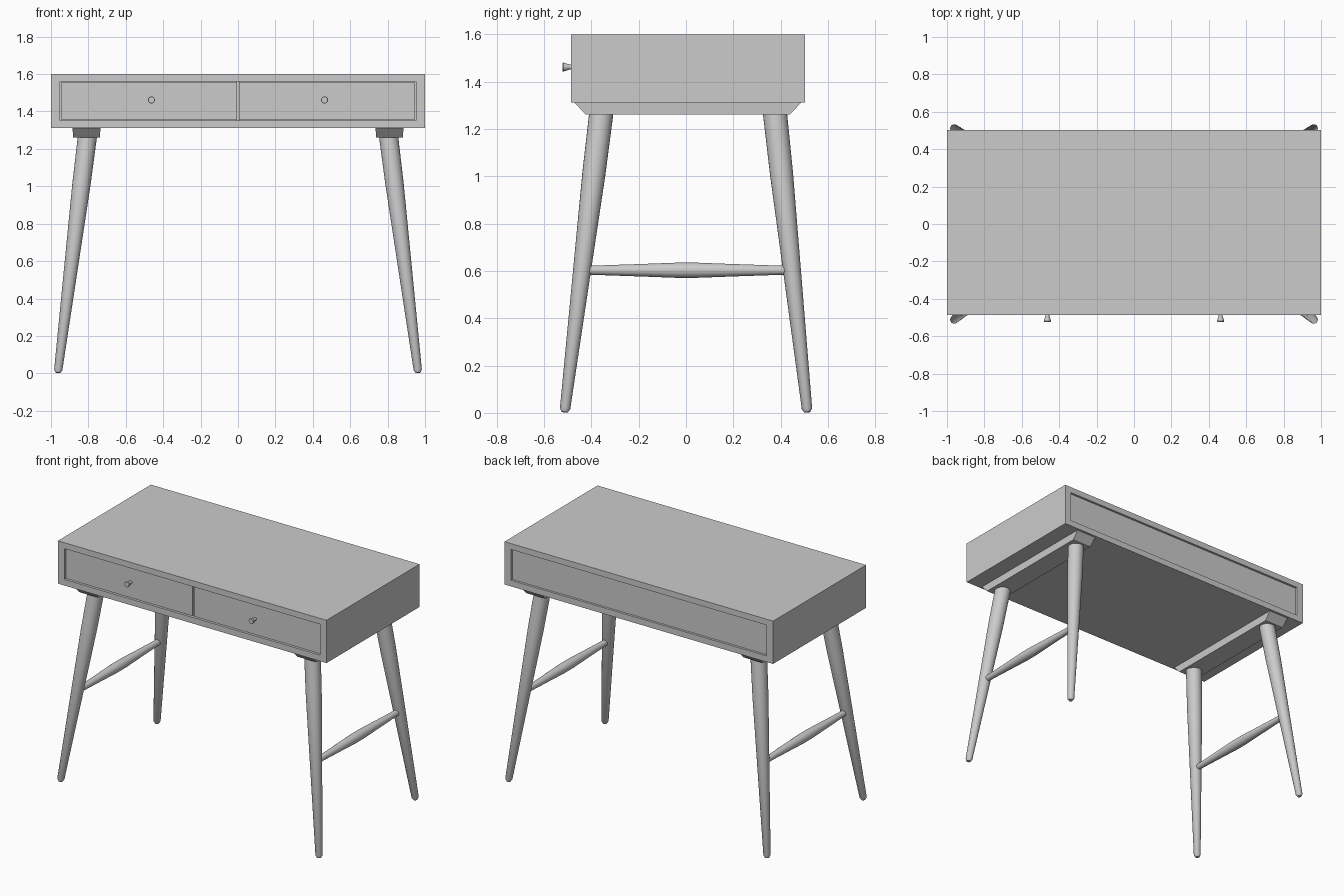
import bpy, bmesh, math
from mathutils import Vector

if "Cube" in bpy.data.objects:
    bpy.data.objects.remove(bpy.data.objects["Cube"])

grey = bpy.data.materials.new("plain grey")
grey.diffuse_color = (0.6, 0.6, 0.6, 1)
grey.use_nodes = True
grey.node_tree.nodes["Principled BSDF"].inputs["Base Color"].default_value = grey.diffuse_color


def finish(name, bm):
    bmesh.ops.recalc_face_normals(bm, faces=bm.faces)
    me = bpy.data.meshes.new(name)
    bm.to_mesh(me)
    bm.free()
    me.materials.append(grey)
    ob = bpy.data.objects.new(name, me)
    bpy.context.collection.objects.link(ob)
    bpy.ops.object.select_all(action='DESELECT')
    ob.select_set(True)
    bpy.context.view_layer.objects.active = ob
    bpy.ops.object.shade_smooth_by_angle(angle=math.radians(35))
    return ob


def box(name, x0, x1, y0, y1, z0, z1, taper_x=0.0, taper_y=0.0):
    """Box between limits; the bottom can be drawn in by a taper."""
    bm = bmesh.new()
    bmesh.ops.create_cube(bm, size=1)
    for v in bm.verts:
        low = v.co.z < 0
        tx, ty = (taper_x, taper_y) if low else (0, 0)
        v.co = (x0 + tx if v.co.x < 0 else x1 - tx,
                y0 + ty if v.co.y < 0 else y1 - ty,
                z0 if low else z1)
    return finish(name, bm)


def turned(name, a, b, profile, sides=24):
    """Round part from a to b; profile is (fraction along, radius)."""
    a, b = Vector(a), Vector(b)
    turn = (b - a).to_track_quat('Z', 'Y')
    bm = bmesh.new()
    rings = []
    for t, r in profile:
        c = a.lerp(b, t)
        rings.append([bm.verts.new(c + turn @ Vector((
            r * math.cos(math.tau * i / sides),
            r * math.sin(math.tau * i / sides), 0))) for i in range(sides)])
    for p, q in zip(rings, rings[1:]):
        for i in range(sides):
            j = (i + 1) % sides
            bm.faces.new((p[i], p[j], q[j], q[i]))
    bm.faces.new(rings[0][::-1])
    bm.faces.new(rings[-1])
    return finish(name, bm)


FRONT, BACK = -0.487, 0.502

# Case: top, bottom, back and drawer divider
box("table_top", -1, 1, FRONT, BACK, 1.56, 1.6)
box("case_bottom", -1, 1, FRONT, BACK, 1.312, 1.353)
box("case_back", -0.952, 0.952, BACK - 0.04, BACK - 0.015, 1.353, 1.56)
box("drawer_divider", -0.01, 0.01, FRONT + 0.03, BACK - 0.04, 1.353, 1.56)

for s, side in ((-1, "left"), (1, "right")):
    # Case side
    xs = sorted((s * 0.952, s))
    box(side + "_case_side", *xs, FRONT, BACK, 1.353, 1.56)

    # Drawer front with flared knob
    xs = sorted((s * 0.005, s * 0.947))
    box(side + "_drawer_front", *xs, FRONT + 0.01, FRONT + 0.04, 1.357, 1.555)
    turned(side + "_knob", (s * 0.463, FRONT + 0.015, 1.462),
           (s * 0.463, -0.523, 1.462),
           [(0, 0.010), (0.35, 0.010), (0.9, 0.019), (1, 0.017)], 16)

    # Cleat that carries the legs
    xs = sorted((s * 0.735, s * 0.885))
    box(side + "_leg_cleat", *xs, -0.472, 0.487, 1.262, 1.312, 0.004, 0.047)

    # Splayed, tapered legs
    for end, y_foot, y_top in (("front", -0.513, -0.358), ("back", 0.513, 0.376)):
        turned(f"{side}_{end}_leg", (s * 0.963, y_foot, 0.003),
               (s * 0.805, y_top, 1.268),
               [(0, 0.013), (0.012, 0.022), (0.8, 0.049), (1, 0.051)])

    # Stretcher, thicker in the middle
    turned(side + "_stretcher", (s * 0.888, -0.435, 0.603),
           (s * 0.888, 0.44, 0.603),
           [(0, 0.019), (0.1, 0.021), (0.3, 0.027), (0.45, 0.032),
            (0.55, 0.032), (0.7, 0.027), (0.9, 0.021), (1, 0.019)])
